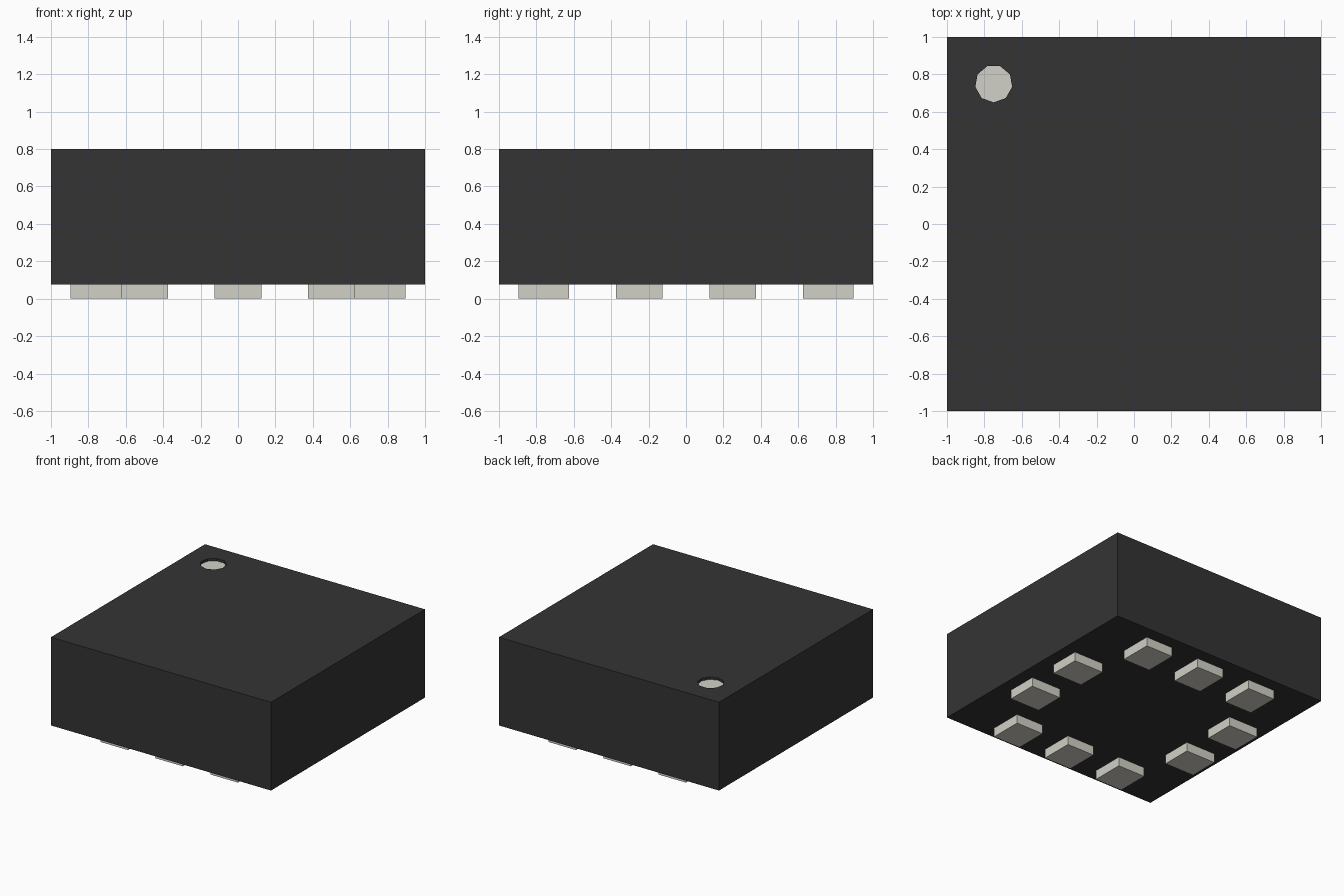
import bpy, bmesh, math
from mathutils import Matrix

if "Cube" in bpy.data.objects:
    bpy.data.objects.remove(bpy.data.objects["Cube"], do_unlink=True)


def make_material(name, rgb):
    mat = bpy.data.materials.new(name)
    mat.use_nodes = True
    mat.diffuse_color = (*rgb, 1)
    mat.node_tree.nodes["Principled BSDF"].inputs["Base Color"].default_value = (*rgb, 1)
    return mat


black = make_material("black_plastic", (0.034, 0.034, 0.034))
metal = make_material("pale_metal", (0.645, 0.636, 0.572))


def add_object(name, bm, mats):
    mesh = bpy.data.meshes.new(name)
    bmesh.ops.recalc_face_normals(bm, faces=bm.faces)
    bm.to_mesh(mesh)
    bm.free()
    for m in mats:
        mesh.materials.append(m)
    obj = bpy.data.objects.new(name, mesh)
    bpy.context.collection.objects.link(obj)
    return obj


def box(name, x, y, z, sx, sy, sz, mat):
    bm = bmesh.new()
    bmesh.ops.create_cube(bm, size=1, matrix=Matrix.Translation((x, y, z)) @ Matrix.Diagonal((sx, sy, sz, 1)))
    return add_object(name, bm, [mat])


BOTTOM, TOP, DEPTH = 0.075, 0.8, 0.02
DOT_X, DOT_Y, DOT_R, SIDES = -0.75, 0.75, 0.1, 9

# Body: block whose top face has a shallow round recess
bm = bmesh.new()


def ring(z):
    angles = [-math.pi / 2 + 2 * math.pi * i / SIDES for i in range(SIDES)]
    return [bm.verts.new((DOT_X + DOT_R * math.cos(a), DOT_Y + DOT_R * math.sin(a), z)) for a in angles]


def loop_edges(verts):
    return [bm.edges.new((v, verts[(i + 1) % len(verts)])) for i, v in enumerate(verts)]


corners = [(-1, -1), (1, -1), (1, 1), (-1, 1)]
low = [bm.verts.new((x, y, BOTTOM)) for x, y in corners]
high = [bm.verts.new((x, y, TOP)) for x, y in corners]
rim, floor = ring(TOP), ring(TOP - DEPTH)
bmesh.ops.triangle_fill(bm, edges=loop_edges(high) + loop_edges(rim), use_beauty=True)
for a, b in ((low, high), (rim, floor)):
    for i in range(len(a)):
        j = (i + 1) % len(a)
        bm.faces.new((a[i], a[j], b[j], b[i]))
bm.faces.new(low)
bm.faces.new(floor).material_index = 1  # marker colour on the recess floor
add_object("body", bm, [black, metal])

# Contact pads: three along the front and back, two along each side
WIDE, LONG, REACH = 0.25, 0.27, 0.76
for side, sign in (("front", -1), ("back", 1)):
    for i, x in enumerate((-0.5, 0, 0.5)):
        box(f"{side}_pad_{i + 1}", x, sign * REACH, BOTTOM / 2, WIDE, LONG, BOTTOM, metal)
for side, sign in (("right", -1), ("left", 1)):
    for i, y in enumerate((-0.25, 0.25)):
        box(f"{side}_pad_{i + 1}", sign * REACH, y, BOTTOM / 2, LONG, WIDE, BOTTOM, metal)
